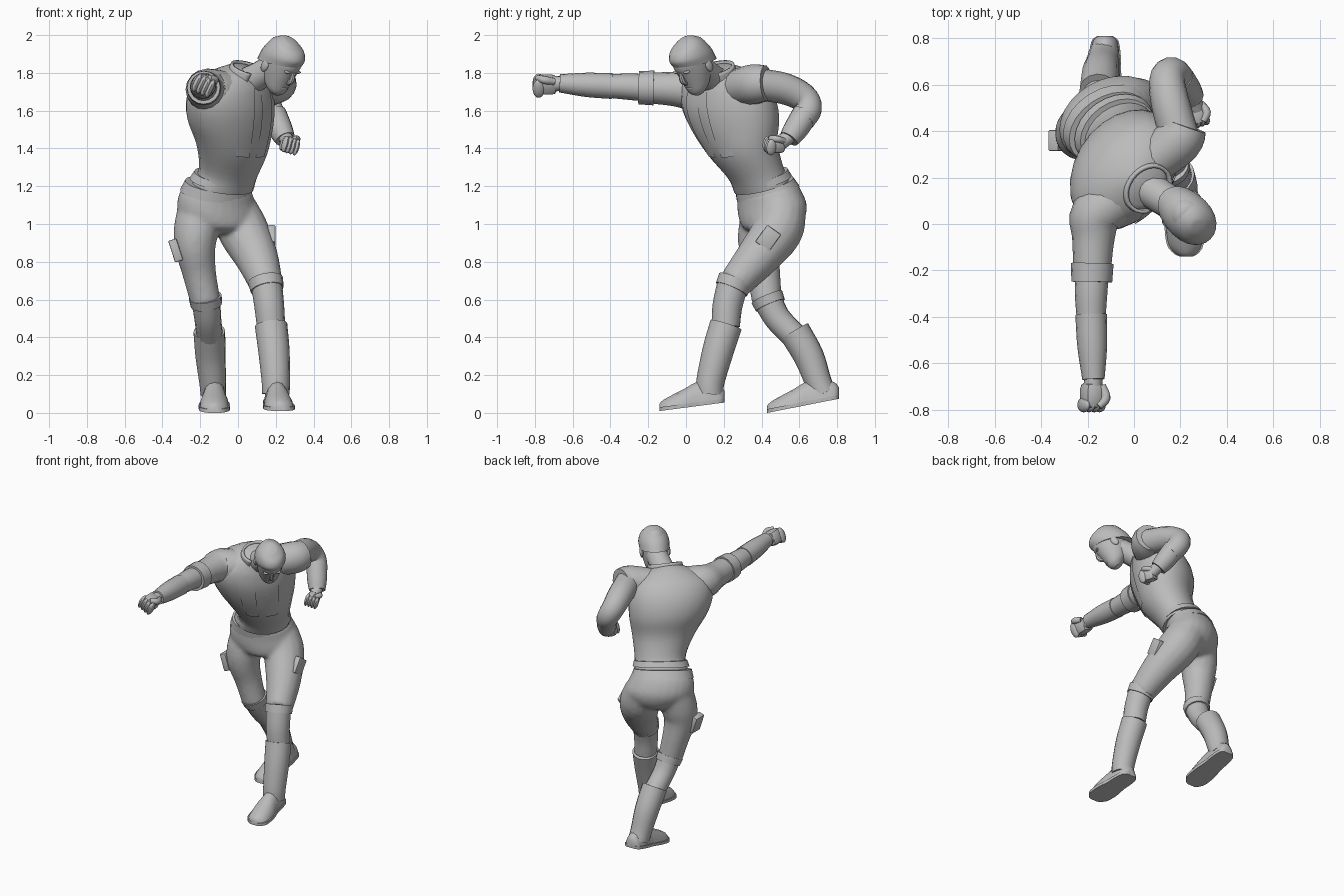
import bpy
import bmesh
from math import cos, sin, pi, radians
from mathutils import Vector, Matrix

if "Cube" in bpy.data.objects:
    bpy.data.objects.remove(bpy.data.objects["Cube"])

GREY = (0.5, 0.5, 0.5, 1)
clay = bpy.data.materials.new("plain grey")
clay.use_nodes = True
clay.diffuse_color = GREY
clay.node_tree.nodes["Principled BSDF"].inputs["Base Color"].default_value = GREY


def finish(name, bm, matrix=None):
    """Turn a bmesh into a smooth shaded grey object."""
    bmesh.ops.recalc_face_normals(bm, faces=bm.faces)
    if matrix:
        bm.transform(matrix)
    mesh = bpy.data.meshes.new(name)
    bm.to_mesh(mesh)
    bm.free()
    mesh.materials.append(clay)
    obj = bpy.data.objects.new(name, mesh)
    bpy.context.collection.objects.link(obj)
    bpy.ops.object.select_all(action="DESELECT")
    bpy.context.view_layer.objects.active = obj
    obj.select_set(True)
    bpy.ops.object.shade_smooth_by_angle(angle=radians(40))
    return obj


def spline(keys, steps=4):
    """Interpolate rows of numbers with a Catmull-Rom curve."""
    rows = [Vector(k) for k in keys]
    padded = [rows[0] * 2 - rows[1]] + rows + [rows[-1] * 2 - rows[-2]]
    out = []
    for p, q, r, s in zip(padded, padded[1:], padded[2:], padded[3:]):
        for i in range(steps):
            t = i / steps
            out.append(q + (r - p) * (t / 2) + (p * 2 - q * 5 + r * 4 - s) * (t * t / 2)
                       + (q * 3 - p - r * 3 + s) * (t ** 3 / 2))
    return out + [rows[-1]]


def skin(name, rings, matrix=None, closed=True):
    """Bridge equal rings of points; closed rings get end caps."""
    bm = bmesh.new()
    loops = [[bm.verts.new(p) for p in ring] for ring in rings]
    count = len(loops[0])
    for low, high in zip(loops, loops[1:]):
        for i in range(count if closed else count - 1):
            j = (i + 1) % count
            bm.faces.new((low[i], low[j], high[j], high[i]))
    if closed:
        bm.faces.new(loops[0])
        bm.faces.new(loops[-1])
    return finish(name, bm, matrix)


def loft(name, keys, matrix=None, arc=None, grow=0):
    """Keys: x, y, z, half width, half depth, yaw, pitch."""
    rings, seg = [], 24
    start, end = arc or (0, 360)
    for x, y, z, a, b, yaw, pitch in spline(keys):
        yaw, pitch = radians(yaw), radians(pitch)
        side = Vector((cos(yaw), sin(yaw), 0))
        back = Vector((-sin(yaw) * cos(pitch), cos(yaw) * cos(pitch), sin(pitch)))
        ring = []
        for i in range(seg):
            t = radians(start + (end - start) * i / (seg - 1 if arc else seg))
            ring.append(Vector((x, y, z)) + side * cos(t) * (a + grow) + back * sin(t) * (b + grow))
        rings.append(ring)
    return skin(name, rings, matrix, closed=arc is None)


def tube(name, keys, matrix=None, seg=16):
    """Keys: x, y, z, radius, swept along their own path."""
    rows = spline(keys)
    points = [Vector(r[:3]) for r in rows]
    rings, last, across = [], None, None
    for i, p in enumerate(points):
        along = (points[min(i + 1, len(points) - 1)] - points[max(i - 1, 0)]).normalized()
        across = last.rotation_difference(along) @ across if last else along.orthogonal().normalized()
        last, up = along, along.cross(across)
        rings.append([p + (across * cos(t * 2 * pi / seg) + up * sin(t * 2 * pi / seg)) * rows[i][3]
                      for t in range(seg)])
    return skin(name, rings, matrix)


def fuse(name, parts):
    """Melt overlapping parts into one continuous surface."""
    for part in parts:
        part.select_set(True)
    bpy.context.view_layer.objects.active = parts[0]
    bpy.ops.object.join()
    parts[0].name = name
    remesh = parts[0].modifiers.new("melt", "REMESH")
    remesh.mode, remesh.voxel_size, remesh.use_smooth_shade = "VOXEL", .012, True
    relax = parts[0].modifiers.new("relax", "SMOOTH")
    relax.factor, relax.iterations = .5, 10


def ball(name, centre, size, matrix=None):
    bm = bmesh.new()
    bmesh.ops.create_uvsphere(bm, u_segments=12, v_segments=8, radius=1)
    bm.transform(Matrix.Translation(centre) @ Matrix.Diagonal((*size, 1)))
    return finish(name, bm, matrix)


def box(name, size, matrix, bevel):
    bm = bmesh.new()
    bmesh.ops.create_cube(bm, size=1)
    bm.transform(Matrix.Diagonal((*size, 1)))
    bmesh.ops.bevel(bm, geom=bm.edges[:], offset=bevel, segments=2, affect="EDGES", profile=0.5)
    return finish(name, bm, matrix)


def turn(axis, degrees):
    return Matrix.Rotation(radians(degrees), 4, axis)


# Jacket body, leaning forward and twisting towards the shoulders
JACKET = [(-.08, .4, 1.2, .175, .135, 35, 20), (-.052, .368, 1.275, .168, .138, 38, 20),
          (-.033, .3, 1.4, .208, .17, 43, 16), (-.043, .26, 1.53, .262, .2, 48, 14),
          (-.038, .226, 1.64, .28, .2, 50, 14), (-.018, .2, 1.73, .255, .17, 50, 16),
          (.02, .18, 1.79, .17, .12, 50, 20), (.05, .16, 1.82, .08, .08, 50, 25)]
loft("jacket_body", JACKET)
for side, start, end in (("right", 240, 262), ("left", 274, 296)):
    loft(side + "_jacket_panel", JACKET[2:-1], arc=(start, end), grow=.006)
collar = loft("collar", [(.04, .165, 1.77, .12, .1, 50, 25), (.065, .15, 1.825, .115, .1, 50, 25)],
              arc=(-50, 230))
collar.modifiers.new("thickness", "SOLIDIFY").thickness = .015

# Belt and jacket hem
loft("belt", [(-.105, .415, 1.21, .19, .143, 34, 20), (-.115, .435, 1.16, .206, .157, 32, 20)])
loft("jacket_hem", [(-.07, .39, 1.255, .174, .143, 36, 20), (-.085, .405, 1.22, .186, .147, 35, 20)])

# Legs
LEGS = {
    "right": dict(thigh=[(-.2, .42, 1.08, .12), (-.222, .395, .96, .12), (-.226, .388, .87, .108),
                         (-.205, .41, .74, .09), (-.17, .43, .58, .08)],
                  shin=[(-.17, .43, .6, .077), (-.16, .485, .5, .071), (-.15, .57, .41, .07)],
                  boot=[(-.152, .574, .432, .084), (-.145, .65, .3, .08),
                        (-.135, .698, .17, .071), (-.13, .728, .1, .068)],
                  heel=Vector((-.125, .81, .075)), toe=Vector((-.125, .43, 0))),
    "left": dict(thigh=[(-.022, .51, 1.07, .128), (.03, .482, .96, .135),
                        (.1, .375, .82, .115), (.15, .255, .68, .089)],
                 shin=[(.15, .25, .69, .083), (.165, .22, .57, .079), (.175, .21, .46, .075)],
                 boot=[(.175, .212, .466, .086), (.19, .17, .33, .083),
                       (.2, .13, .17, .075), (.2, .125, .1, .073)],
                 heel=Vector((.195, .205, .055)), toe=Vector((.225, -.14, .01))),
}
# Shoe profile: place from heel to toe, half width, height
SHOE = [(0, .03, .06), (.06, .055, .09), (.25, .065, .13), (.42, .066, .13),
        (.62, .078, .1), (.85, .075, .07), (.96, .05, .052), (1, .025, .038)]
for side, leg in LEGS.items():
    for part in ("shin", "boot"):
        tube(side + "_" + part, leg[part])
    knee = Vector(leg["shin"][0])
    above, below = knee.lerp(Vector(leg["thigh"][-2]), .1), knee.lerp(Vector(leg["shin"][1]), .3)
    above[3], below[3] = knee[3] + .011, knee[3] + .006
    tube(side + "_knee_pad", [above, below])
    upper, sole = [], []
    for t, width, height in spline(SHOE, 3):
        base = leg["heel"].lerp(leg["toe"], t)
        upper.append([base + Vector((cos(a) * width, 0, max(0, sin(a)) * height))
                      for a in (i * pi / 8 for i in range(16))])
        sole.append([base + Vector((dx * (width + .004), 0, dz))
                     for dx, dz in ((-1, 0), (1, 0), (1, .02), (-1, .02))])
    skin(side + "_shoe", upper)
    skin(side + "_sole", sole)

# Trousers: seat and thighs in one piece
seat = loft("seat", [(-.1, .42, 1.2, .185, .14, 33, 20), (-.112, .44, 1.14, .214, .16, 30, 18),
                     (-.105, .46, 1.06, .228, .17, 28, 12), (-.09, .455, .99, .18, .145, 28, 5),
                     (-.08, .44, .95, .08, .08, 28, 0)])
fuse("trousers", [seat] + [tube(side + "_thigh", leg["thigh"]) for side, leg in LEGS.items()])

# Thigh pouches
box("left_pouch", (.04, .09, .11), Matrix.Translation((.178, .435, .925)) @ turn("X", -36), .006)
box("right_pouch", (.045, .09, .12), Matrix.Translation((-.33, .36, .86)) @ turn("Y", -18), .006)

# Arms: right one punching forward, left one drawn back
ARMS = {
    "right_sleeve": [(-.06, .12, 1.7, .11), (-.162, .04, 1.71, .113),
                     (-.175, -.06, 1.715, .092), (-.18, -.18, 1.72, .082)],
    "right_sleeve_cuff": [(-.18, -.17, 1.72, .092), (-.182, -.25, 1.722, .088)],
    "right_upper_arm": [(-.18, -.2, 1.72, .072), (-.185, -.3, 1.727, .07), (-.185, -.41, 1.73, .062)],
    "right_forearm": [(-.185, -.39, 1.73, .068), (-.18, -.53, 1.737, .064), (-.175, -.67, 1.745, .048)],
    "right_wrist": [(-.175, -.65, 1.745, .038), (-.178, -.72, 1.74, .042)],
    "left_sleeve": [(.08, .27, 1.72, .1), (.19, .36, 1.74, .106), (.22, .425, 1.745, .096)],
    "left_upper_arm": [(.195, .38, 1.74, .085), (.157, .52, 1.717, .083), (.142, .618, 1.67, .077),
                       (.165, .648, 1.61, .072), (.203, .615, 1.55, .067)],
    "left_forearm": [(.188, .63, 1.58, .07), (.225, .58, 1.5, .065), (.25, .545, 1.45, .054)],
    "left_wrist": [(.245, .56, 1.47, .036), (.265, .5, 1.43, .04)],
}
for name, path in ARMS.items():
    tube(name, path)


def fist(side, matrix):
    """Fist pointing along local -y, thumb on top."""
    box(side + "_palm", (.09, .11, .095), matrix, .028)
    for i in range(4):
        ball(f"{side}_finger_{i}", (-.036 + i * .024, -.038, -.006), (.017, .031, .05), matrix)
    tube(side + "_thumb", [(.03, .04, .03, .018), (.04, -.01, .045, .02), (.01, -.045, .042, .015)], matrix, 10)


fist("right", Matrix.Translation((-.18, -.74, 1.738)) @ turn("Y", 25) @ Matrix.Scale(1.05, 4))
fist("left", Matrix.Translation((.268, .475, 1.42)) @ turn("Z", 20) @ turn("Y", 15) @ Matrix.Scale(.9, 4))

# Neck and head, looking down towards the left
tube("neck", [(.05, .16, 1.75, .08), (.12, .115, 1.79, .074), (.205, .06, 1.84, .07)])
HEAD = Matrix.Translation((.225, .04, 1.85)) @ turn("Z", 45) @ turn("X", 37)
loft("head", [(0, -.055, -.15, .03, .03, 0, 0), (0, -.04, -.12, .058, .067, 0, 0),
              (0, -.015, -.06, .078, .095, 0, 0), (0, 0, 0, .089, .112, 0, 0),
              (0, .005, .05, .09, .118, 0, 0), (0, .01, .1, .074, .096, 0, 0),
              (0, .01, .13, .03, .04, 0, 0)], HEAD)
loft("hair", [(0, .01, -.002, .098, .134, 0, -25), (0, .008, .055, .1, .128, 0, -17),
              (0, .008, .11, .08, .096, 0, -8), (0, .01, .14, .042, .05, 0, 0),
              (0, .01, .147, .012, .015, 0, 0)], HEAD)
tube("nose", [(0, -.108, .02, .01), (0, -.122, -.025, .015), (0, -.106, -.052, .012)], HEAD, 8)
ball("lips", (0, -.101, -.088), (.026, .012, .01), HEAD)
for side, x in (("right", -1), ("left", 1)):
    ball(side + "_ear", (x * .09, .015, -.025), (.012, .024, .036), HEAD)
    ball(side + "_brow", (x * .034, -.1, .018), (.026, .012, .008), HEAD)
